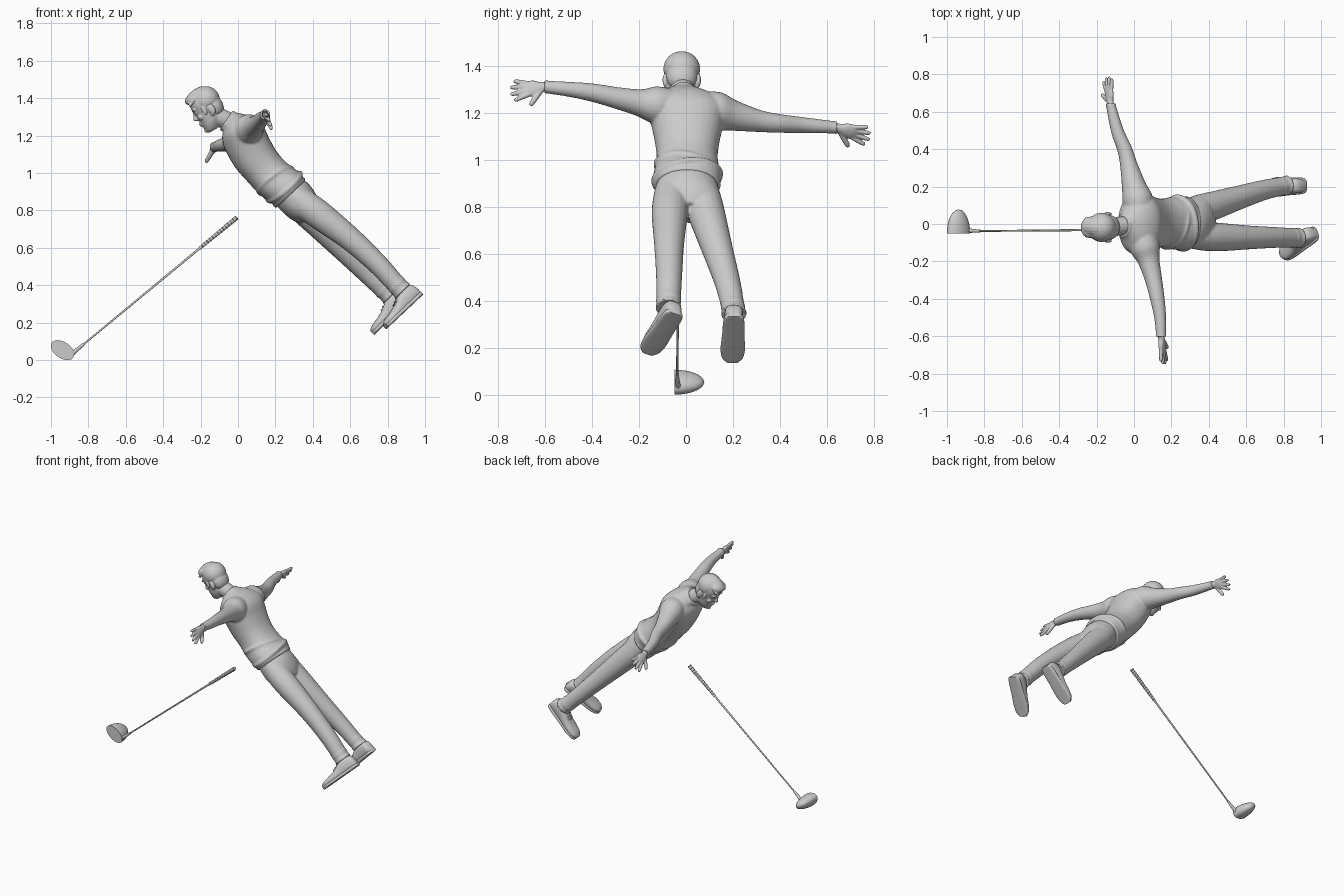
import bpy, bmesh
from math import sin, cos, pi
from mathutils import Vector as V, Matrix

cube = bpy.data.objects.get("Cube")
if cube:
    bpy.data.objects.remove(cube)

grey = bpy.data.materials.new("plain grey")
grey.use_nodes = True
grey.diffuse_color = (0.6, 0.6, 0.6, 1)
grey.node_tree.nodes["Principled BSDF"].inputs["Base Color"].default_value = grey.diffuse_color


def finish(bm, name, voxel=0, smooth=3):
    """Turn a bmesh into an object; voxel fuses the overlapping pieces."""
    bmesh.ops.recalc_face_normals(bm, faces=bm.faces)
    me = bpy.data.meshes.new(name)
    bm.to_mesh(me)
    bm.free()
    me.materials.append(grey)
    ob = bpy.data.objects.new(name, me)
    bpy.context.collection.objects.link(ob)
    bpy.ops.object.select_all(action='DESELECT')
    ob.select_set(True)
    bpy.context.view_layer.objects.active = ob
    bpy.ops.object.shade_smooth_by_angle(angle=0.8)
    if voxel:
        m = ob.modifiers.new("fuse", 'REMESH')
        m.mode, m.voxel_size, m.use_smooth_shade = 'VOXEL', voxel, True
        s = ob.modifiers.new("soften", 'SMOOTH')
        s.factor, s.iterations = 0.5, smooth
    return ob


def skin(bm, rings, closed=False):
    """Bridge rings of points with quads."""
    vs = [[bm.verts.new(p) for p in r] for r in rings]
    n = len(vs[0])
    for k in range(len(vs) if closed else len(vs) - 1):
        r, q = vs[k], vs[(k + 1) % len(vs)]
        for i in range(n):
            j = (i + 1) % n
            bm.faces.new((r[i], r[j], q[j], q[i]))
    if not closed:
        bm.faces.new(vs[0])
        bm.faces.new(vs[-1])


def loft(bm, secs, n=24, power=1.0, steps=4):
    """Smooth loft through sections (centre, half axis a, half axis b)."""
    def shape(x):
        return abs(x) ** power * (1 if x >= 0 else -1)
    rings = []
    for k in range(len(secs) - 1):
        s0, s1, s2, s3 = (secs[max(0, min(len(secs) - 1, k + d))] for d in (-1, 0, 1, 2))
        for j in range(steps + (k == len(secs) - 2)):
            t = j / steps
            c, a, b = (p1 + t / 2 * (p2 - p0 + t * (2 * p0 - 5 * p1 + 4 * p2 - p3
                       + t * (3 * (p1 - p2) + p3 - p0)))
                       for p0, p1, p2, p3 in zip(s0, s1, s2, s3))
            rings.append([c + a * shape(cos(2 * pi * i / n)) + b * shape(sin(2 * pi * i / n))
                          for i in range(n)])
    skin(bm, rings)


def tube(bm, path, ref=(0, 0, 1), n=20, steps=4):
    """Loft along points (x, y, z, radius)."""
    pts = [V(p[:3]) for p in path]
    secs = []
    for i, p in enumerate(path):
        t = (pts[min(i + 1, len(pts) - 1)] - pts[max(i - 1, 0)]).normalized()
        a = t.cross(V(ref)).normalized()
        secs.append((pts[i], a * p[3], t.cross(a) * p[3]))
    loft(bm, secs, n, 1.0, steps)


def band(bm, c, a, b, r):
    """Rounded band around an ellipse."""
    c, a, b = V(c), V(a), V(b)
    up = a.cross(b).normalized()
    rings = []
    for i in range(48):
        o = a * cos(pi * i / 24) + b * sin(pi * i / 24)
        rings.append([c + o + r * (o.normalized() * cos(pi * j / 5) + up * sin(pi * j / 5))
                      for j in range(10)])
    skin(bm, rings, True)


def blob(bm, c, r, M=Matrix()):
    bmesh.ops.create_uvsphere(bm, u_segments=24, v_segments=16, radius=1,
                              matrix=M @ Matrix.Translation(c) @ Matrix.Diagonal((*r, 1)))


def frame(origin, x, y):
    """Matrix with axis x along x and axis y near y."""
    x = V(x).normalized()
    y = V(y)
    y = (y - x * y.dot(x)).normalized()
    M = Matrix((x, y, x.cross(y))).transposed().to_4x4()
    M.translation = origin
    return M


def slab(front, back, half, yc=0.005):
    """Body section from its front and back points in x, z."""
    f, b = V((front[0], yc, front[1])), V((back[0], yc, back[1]))
    return (f + b) / 2, (b - f) / 2, V((0, half, 0))


# Sweater: torso, sleeves and gathered hem
bm = bmesh.new()
torso = [slab((.20, .825), (.35, .965), .135), slab((.16, .85), (.335, 1.0), .145),
         slab((.11, .89), (.29, 1.03), .138), slab((.05, .955), (.24, 1.075), .13),
         slab((-.015, 1.03), (.2, 1.126), .138), slab((-.07, 1.126), (.165, 1.19), .155),
         slab((-.085, 1.19), (.13, 1.26), .165, 0), slab((-.075, 1.235), (.065, 1.305), .13, -.01),
         slab((-.085, 1.245), (-.02, 1.325), .06, -.01)]
loft(bm, torso, 32, 0.9)
arm_b = [(.03, .05, 1.22, .07), (.02, .13, 1.21, .082), (0, .2, 1.19, .066), (-.028, .315, 1.166, .047),
         (-.05, .4, 1.156, .04), (-.09, .5, 1.149, .034), (-.125, .64, 1.139, .026)]
arm_a = [(.04, -.05, 1.23, .07), (.06, -.13, 1.235, .08), (.08, -.2, 1.245, .058), (.105, -.3, 1.266, .046),
         (.125, -.4, 1.288, .039), (.14, -.5, 1.302, .032), (.145, -.6, 1.312, .027)]
for arm in (arm_a, arm_b):
    tube(bm, arm)
    band(bm, arm[-1][:3], (.025, 0, 0), (0, 0, .025), .005)
for k, tilt, r in ((0, 0, .013), (1, .015, .014), (2, -.02, .011)):
    c, a, b = torso[k]
    band(bm, c, a * .97, b * .97 + V((-tilt, 0, tilt)), r)
band(bm, (-.058, -.01, 1.28), (.032, 0, .046), (0, .054, 0), .008)
finish(bm, "sweater", .007, 3)

# Trousers: seat and two legs
bm = bmesh.new()
loft(bm, [slab((.17, .88), (.30, 1.0), .12), slab((.22, .81), (.375, .945), .133),
          slab((.28, .755), (.42, .88), .142, .012), slab((.33, .73), (.44, .82), .11, .015)], 32)
legs = ([(.30, -.06, .88, .07), (.375, -.065, .82, .078), (.46, -.07, .757, .076), (.61, -.072, .64, .064),
         (.75, -.072, .51, .056), (.85, -.074, .40, .052), (.88, -.075, .37, .054)],
        [(.30, .07, .87, .07), (.36, .08, .80, .08), (.43, .1, .73, .076), (.55, .138, .607, .065),
         (.68, .178, .475, .055), (.78, .2, .375, .05), (.815, .204, .345, .053)])
for leg in legs:
    tube(bm, leg, (0, 1, 0))
    for k in (-1, -2):
        x, y, z, r = leg[k]
        band(bm, (x, y, z), (r * .69, 0, r * .69), (0, r * .97, 0), .005)
finish(bm, "trousers", .007, 3)

# Shoes: upper, sole and laces
for name, heel, toe in (("left_shoe", (.983, -.045, .345), (.795, -.167, .168)),
                        ("right_shoe", (.925, .205, .333), (.722, .197, .13))):
    M = frame(heel, V(toe) - V(heel), (-.7, 0, .7))
    R = M.to_3x3()
    shape = [(0, .022, .06), (.015, .036, .085), (.06, .041, .097), (.11, .042, .085), (.16, .045, .062),
             (.21, .047, .05), (.255, .04, .042), (.28, .02, .03)]
    bm = bmesh.new()
    loft(bm, [(M @ V((l, h / 2, 0)), R @ V((0, h / 2, 0)), R @ V((0, 0, w))) for l, w, h in shape], 24, .75)
    loft(bm, [(M @ V((l, .01, 0)), R @ V((0, .011, 0)), R @ V((0, 0, w + .005))) for l, w, h in shape], 24, .5)
    for k in range(4):
        l, h = .105 + .018 * k, .09 - .0075 * k
        tube(bm, [(*(M @ V((l, h - abs(s) * .01, s * .02))), .004) for s in (-1, 0, 1)], R @ V((0, 1, 0)), 8)
    finish(bm, name)

# Hands: palm, four fingers and thumb
for name, wrist, d, thumb in (("left_hand", (.146, -.605, 1.312), (.1, -.98, -.12), (.35, 0, -.9)),
                              ("right_hand", (-.127, .645, 1.137), (-.1, .95, -.25), (-.5, 0, -.85))):
    M = frame(wrist, d, thumb)
    R = M.to_3x3()
    bm = bmesh.new()
    loft(bm, [(M @ V((l, 0, 0)), R @ V((0, w, 0)), R @ V((0, 0, t))) for l, w, t in
              ((-.03, .021, .019), (.01, .022, .017), (.04, .034, .017), (.07, .035, .014), (.085, .028, .01))])
    digits = [(.07, .025 - .017 * i, .3 - .2 * i, length, .0105) for i, length in
              enumerate((.068, .078, .074, .058))] + [(.015, .012, .85, .085, .0125)]
    for x, y, angle, length, r in digits:
        tip = V((cos(angle), sin(angle), 0)) * length
        tube(bm, [(*(M @ (V((x, y, 0)) + tip * f)), r * g) for f, g in
                  ((-.15, 1), (.4, 1), (.8, .9), (1, .6))], R @ V((0, 0, 1)), 12)
    finish(bm, name, .004, 2)

# Head: local axes are forward, up and side
H = frame((-.173, -.018, 1.348), (-.87, 0, -.5), (-.5, 0, .87))
R = H.to_3x3()
bm = bmesh.new()
loft(bm, [(H @ V(((f + b) / 2, u, 0)), R @ V(((f - b) / 2, 0, 0)), R @ V((0, 0, w))) for u, f, b, w in
          ((-.125, .05, .0, .02), (-.112, .06, -.02, .036), (-.085, .064, -.045, .052), (-.055, .066, -.065, .06),
           (-.02, .067, -.077, .066), (.01, .07, -.083, .07), (.04, .071, -.083, .071), (.08, .055, -.065, .058),
           (.1, .03, -.045, .035))], 32)
blob(bm, (.066, -.028, 0), (.02, .012, .014), H)
tube(bm, [(*(H @ V(p)), r) for p, r in (((.064, .012, 0), .008), ((.073, -.01, 0), .008),
                                      ((.082, -.029, 0), .01))], R @ V((0, 0, 1)), 12)
for u, f in ((-.06, .066), (-.071, .064)):
    blob(bm, (f, u, 0), (.009, .005, .02), H)
blob(bm, (.054, -.106, 0), (.014, .013, .02), H)
for s in (-1, 1):
    blob(bm, (.056, .002, s * .03), (.01, .008, .013), H)
    blob(bm, (.059, .019, s * .03), (.012, .007, .024), H)
    blob(bm, (.045, -.03, s * .04), (.018, .016, .016), H)
    blob(bm, (-.025, -.022, s * .071), (.019, .03, .011), H)
    blob(bm, (-.018, -.045, s * .068), (.01, .012, .009), H)
tube(bm, [(-.145, -.018, 1.322, .045), (-.105, -.015, 1.302, .05), (-.06, -.01, 1.28, .05),
          (-.01, -.008, 1.25, .054)], (0, 1, 0))
finish(bm, "head", .0045, 2)

# Hair: cap, swept-up fringe and combed locks
bm = bmesh.new()
blob(bm, (-.02, .035, 0), (.077, .076, .078), H)
blob(bm, (-.04, -.012, 0), (.053, .068, .066), H)
blob(bm, (.035, .076, 0), (.047, .028, .056), H)
for k in range(-4, 5):
    tube(bm, [(*(H @ V((f, u - abs(k) ** 2 * .0022, k * w))), r) for f, u, w, r in
              ((.07, .086, .011, .009), (.03, .103, .012, .01), (-.03, .104, .013, .01),
               (-.075, .066, .012, .008))], R @ V((0, 0, 1)), 10)
for s in (-1, 1):
    blob(bm, (.012, -.005, s * .066), (.013, .03, .007), H)
finish(bm, "hair", .0045, 1)

# Golf club: ribbed grip, shaft, hosel and rounded head
top, low = V((-.005, -.03, .763)), V((-.86, -.038, .056))
axis = (top - low).normalized()
side = axis.cross(V((0, 1, 0)))
bm = bmesh.new()
tube(bm, [(*top, .012), (*(top - axis * .26), .008)], (0, 1, 0), 16, 1)
for k in range(14):
    band(bm, top - axis * (.006 + .018 * k), side * (.0115 - .00025 * k), V((0, .0115 - .00025 * k, 0)), .0025)
finish(bm, "club_grip")
bm = bmesh.new()
tube(bm, [(*(top - axis * .25), .006), (*low, .0045)], (0, 1, 0), 12, 1)
finish(bm, "club_shaft")
bm = bmesh.new()
C = frame((-.938, -.05, .053), (.82, 0, -.57), (0, 1, 0))
blob(bm, (0, 0, 0), (.07, .128, .043), C)
cut = bmesh.ops.bisect_plane(bm, geom=bm.verts[:] + bm.edges[:] + bm.faces[:], dist=1e-5,
                             plane_co=C.translation, plane_no=(0, -1, 0), clear_outer=True)
bmesh.ops.holes_fill(bm, edges=[e for e in bm.edges if e.is_boundary])
tube(bm, [(-.9, -.033, .024, .014), (-.87, -.036, .048, .011), (*(low + axis * .05), .007)], (0, 1, 0), 16)
finish(bm, "club_head")
